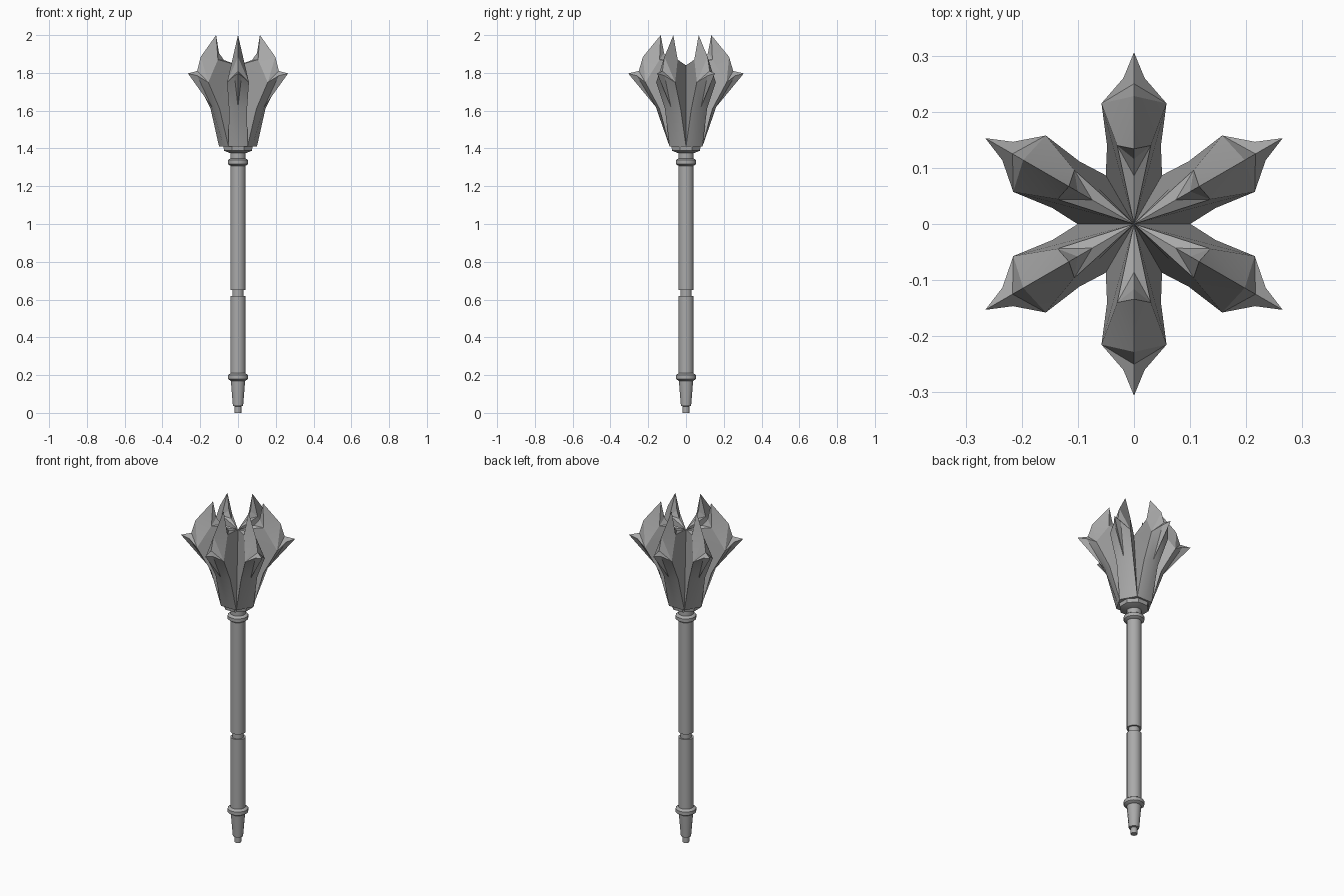
import bpy, bmesh, math
from mathutils import Matrix

cube = bpy.data.objects.get("Cube")
if cube:
    bpy.data.objects.remove(cube)

steel = bpy.data.materials.new("grey_steel")
steel.use_nodes = True
grey = (0.4, 0.4, 0.4, 1)
steel.diffuse_color = grey
steel.node_tree.nodes["Principled BSDF"].inputs["Base Color"].default_value = grey


def finish(name, bm, angle):
    bmesh.ops.remove_doubles(bm, verts=bm.verts, dist=0.0005)
    bmesh.ops.recalc_face_normals(bm, faces=bm.faces)
    mesh = bpy.data.meshes.new(name)
    bm.to_mesh(mesh)
    bm.free()
    mesh.materials.append(steel)
    obj = bpy.data.objects.new(name, mesh)
    bpy.context.collection.objects.link(obj)
    bpy.ops.object.select_all(action='DESELECT')
    obj.select_set(True)
    bpy.context.view_layer.objects.active = obj
    bpy.ops.object.shade_smooth_by_angle(angle=math.radians(angle))


def lathe(name, profile, sides):
    """Turned part from (radius, height) pairs, capped at both ends."""
    bm = bmesh.new()
    rings = []
    for r, z in profile:
        turn = [math.tau * (i + 0.5) / sides for i in range(sides)]
        rings.append([bm.verts.new((r * math.cos(a), r * math.sin(a), z)) for a in turn])
    for low, high in zip(rings, rings[1:]):
        for i in range(sides):
            j = (i + 1) % sides
            bm.faces.new((low[i], low[j], high[j], high[i]))
    bm.faces.new(rings[0][::-1])
    bm.faces.new(rings[-1])
    finish(name, bm, 35)


# Handle: pommel, lower grip, groove, upper shaft
lathe("pommel", [(.018, 0), (.018, .035), (.028, .037), (.04, .18)], 12)
lathe("lower_grip", [(.041, .18), (.041, .62)], 12)
lathe("grip_groove", [(.031, .61), (.031, .66)], 12)
lathe("upper_shaft", [(.041, .65), (.041, 1.39)], 12)

# Rounded rings at both ends of the shaft
for name, z in (("lower_ring", .19), ("upper_ring", 1.328)):
    lathe(name, [(.041, z - .02), (.056, z - .01), (.056, z + .01), (.041, z + .02)], 12)

# Collar under the head
lathe("head_collar", [(.045, 1.375), (.08, 1.388), (.083, 1.41)], 8)


def blade_half(bm, place):
    """Half of one blade: a ridge outline joined to a side edge."""
    def point(x, y, z):
        return bm.verts.new(place @ Matrix.Translation((x, y, z)).translation)

    # Ridge in the blade's middle plane, from the collar round to the crown
    base, crown = point(0, 0, 1.41), point(0, 0, 1.84)
    foot, shin = point(0, .087, 1.41), point(0, .16, 1.62)
    spike, notch = point(0, .306, 1.797), point(0, .25, 1.81)
    brow, tip = point(0, .228, 1.885), point(0, .134, 2)
    inner_high, inner_low = point(0, .116, 1.905), point(0, .086, 1.868)
    # Side edge
    side_foot, side_shin = point(.05, .087, 1.41), point(.048, .14, 1.61)
    wide, barb = point(.058, .215, 1.75), point(.019, .26, 1.785)
    shoulder = point(.03, .14, 1.87)

    # Outer face
    bm.faces.new((foot, side_foot, side_shin, shin))
    bm.faces.new((shin, side_shin, wide))
    bm.faces.new((shin, wide, barb))
    bm.faces.new((shin, barb, spike))
    # Spike top and upper face
    bm.faces.new((spike, barb, notch))
    bm.faces.new((barb, wide, notch))
    bm.faces.new((wide, brow, notch))
    bm.faces.new((wide, shoulder, brow))
    bm.faces.new((shoulder, tip, brow))
    # Inner face of the tip
    bm.faces.new((tip, shoulder, inner_high))
    bm.faces.new((shoulder, inner_low, inner_high))
    # Wall running back to the crown
    wall = [inner_low, shoulder, wide, side_shin, side_foot]
    for a, b in zip(wall, wall[1:]):
        bm.faces.new((crown, a, b))
    # Underside
    bm.faces.new((foot, base, side_foot))


# Head: the half blade mirrored and repeated six times round the axis
head = bmesh.new()
for k in range(6):
    for side in (1, -1):
        spin = Matrix.Rotation(k * math.tau / 6, 4, 'Z')
        blade_half(head, spin @ Matrix.Diagonal((side, 1, 1, 1)))
finish("flanged_head", head, 20)
